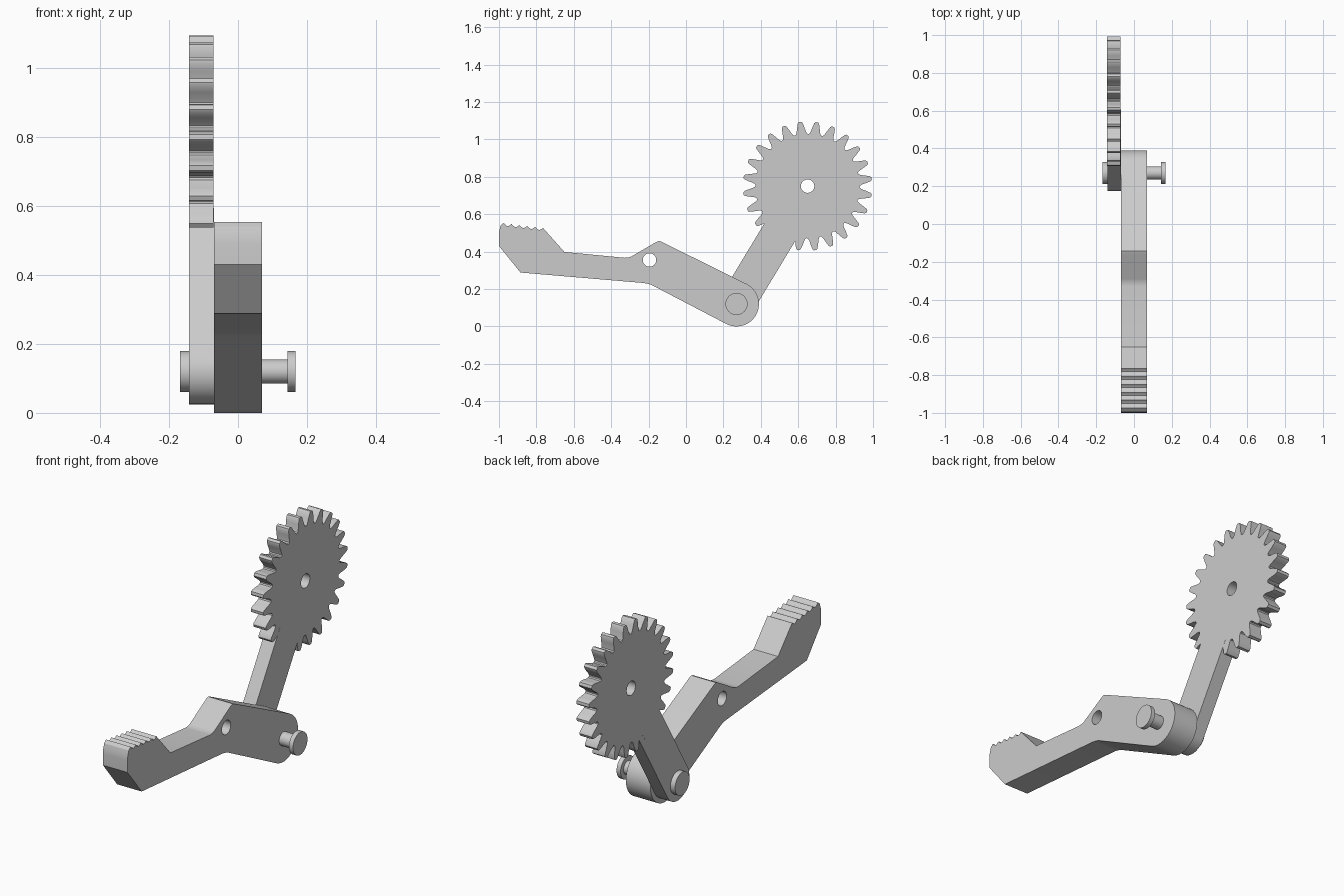
import bpy, bmesh
from math import pi, cos, sin, atan2, hypot, radians
from mathutils import Matrix

if "Cube" in bpy.data.objects:
    bpy.data.objects.remove(bpy.data.objects["Cube"], do_unlink=True)

grey = bpy.data.materials.new("plain grey")
grey.use_nodes = True
grey.diffuse_color = (0.6, 0.6, 0.6, 1)
grey.node_tree.nodes["Principled BSDF"].inputs["Base Color"].default_value = (0.6, 0.6, 0.6, 1)

PIVOT = (0.27, 0.12)
GEAR = (0.65, 0.75)
HOLE = 0.036


def arc(centre, r, start, end, n):
    """Points on an arc in the y-z plane."""
    return [(centre[0] + r * cos(start + (end - start) * i / n),
             centre[1] + r * sin(start + (end - start) * i / n)) for i in range(n + 1)]


def circle(centre, r, n=40):
    return arc(centre, r, 0, 2 * pi, n)[:-1]


def plate(name, loops, x0, x1):
    """Extrude filled y-z outlines (later loops are holes) from x0 to x1."""
    curve = bpy.data.curves.new(name, 'CURVE')
    curve.dimensions = '2D'
    curve.fill_mode = 'BOTH'
    curve.extrude = (x1 - x0) / 2
    for loop in loops:
        spline = curve.splines.new('POLY')
        spline.points.add(len(loop) - 1)
        for point, (y, z) in zip(spline.points, loop):
            point.co = (y, z, 0, 1)
        spline.use_cyclic_u = True
    helper = bpy.data.objects.new(name + " outline", curve)
    bpy.context.collection.objects.link(helper)
    mesh = bpy.data.meshes.new_from_object(helper.evaluated_get(bpy.context.evaluated_depsgraph_get()))
    bpy.data.objects.remove(helper, do_unlink=True)

    # Weld the caps to the walls and stand the plate up in the y-z plane
    bm = bmesh.new()
    bm.from_mesh(mesh)
    bmesh.ops.remove_doubles(bm, verts=bm.verts, dist=0.0001)
    bm.transform(Matrix(((0, 0, 1, (x0 + x1) / 2), (1, 0, 0, 0), (0, 1, 0, 0), (0, 0, 0, 1))))
    bmesh.ops.recalc_face_normals(bm, faces=bm.faces)
    bm.to_mesh(mesh)
    bm.free()
    mesh.name = name
    mesh.materials.clear()
    mesh.materials.append(grey)
    obj = bpy.data.objects.new(name, mesh)
    bpy.context.collection.objects.link(obj)
    bpy.ops.object.select_all(action='DESELECT')
    obj.select_set(True)
    bpy.context.view_layer.objects.active = obj
    bpy.ops.object.shade_smooth_by_angle(angle=radians(30))
    return obj


# Pedal lever: rounded pivot end, bent body, scalloped foot pad
tilt = radians(63.5)
lever = arc(PIVOT, 0.12, tilt - pi, tilt, 24)
lever += [(-0.13, 0.452), (-0.143, 0.457), (-0.158, 0.452),
          (-0.29, 0.375), (-0.31, 0.368), (-0.33, 0.367), (-0.65, 0.398), (-0.765, 0.527)]
ridges, first, last = 5, (-0.765, 0.527), (-0.975, 0.553)
for i in range(ridges):
    for k in range(1, 6):
        t = (i + k / 5) / ridges
        lever.append((first[0] + (last[0] - first[0]) * t,
                      first[1] + (last[1] - first[1]) * t - 0.014 * sin(pi * k / 5)))
lever += [(-0.99, 0.54), (-0.998, 0.515), (-1.0, 0.49), (-1.0, 0.43),
          (-0.885, 0.288), (-0.225, 0.232), (-0.205, 0.228), (-0.185, 0.222)]
plate("pedal_lever", [lever, circle((-0.195, 0.355), HOLE)], -0.07, 0.07)

# Toothed wheel
teeth, offset = 24, radians(6.7)
half = [(-0.5, 0.278), (-0.41, 0.281), (-0.33, 0.292), (-0.24, 0.315), (-0.15, 0.338), (-0.08, 0.345)]
tooth = half + [(-a, r) for a, r in reversed(half[1:])]
wheel = []
for i in range(teeth):
    for a, r in tooth:
        angle = offset + (i + a) * 2 * pi / teeth
        wheel.append((GEAR[0] + r * cos(angle), GEAR[1] + r * sin(angle)))
plate("gear_wheel", [wheel, circle(GEAR, HOLE)], -0.142, -0.0705)

# Arm from the pivot into the rim of the wheel
dy, dz = GEAR[0] - PIVOT[0], GEAR[1] - PIVOT[1]
heading, reach = atan2(dz, dy), hypot(dy, dz) - 0.24
arm = arc(PIVOT, 0.095, heading + pi / 2, heading + 3 * pi / 2, 24)
arm += [(y + reach * cos(heading), z + reach * sin(heading)) for y, z in (arm[-1], arm[0])]
plate("gear_arm", [arm], -0.1415, -0.07)

# Pivot pin with a head at each end
plate("pin_shaft", [circle(PIVOT, 0.035)], -0.15, 0.15)
plate("pin_head_left", [circle(PIVOT, 0.059)], 0.143, 0.166)
plate("pin_head_right", [circle(PIVOT, 0.059)], -0.168, -0.1415)
